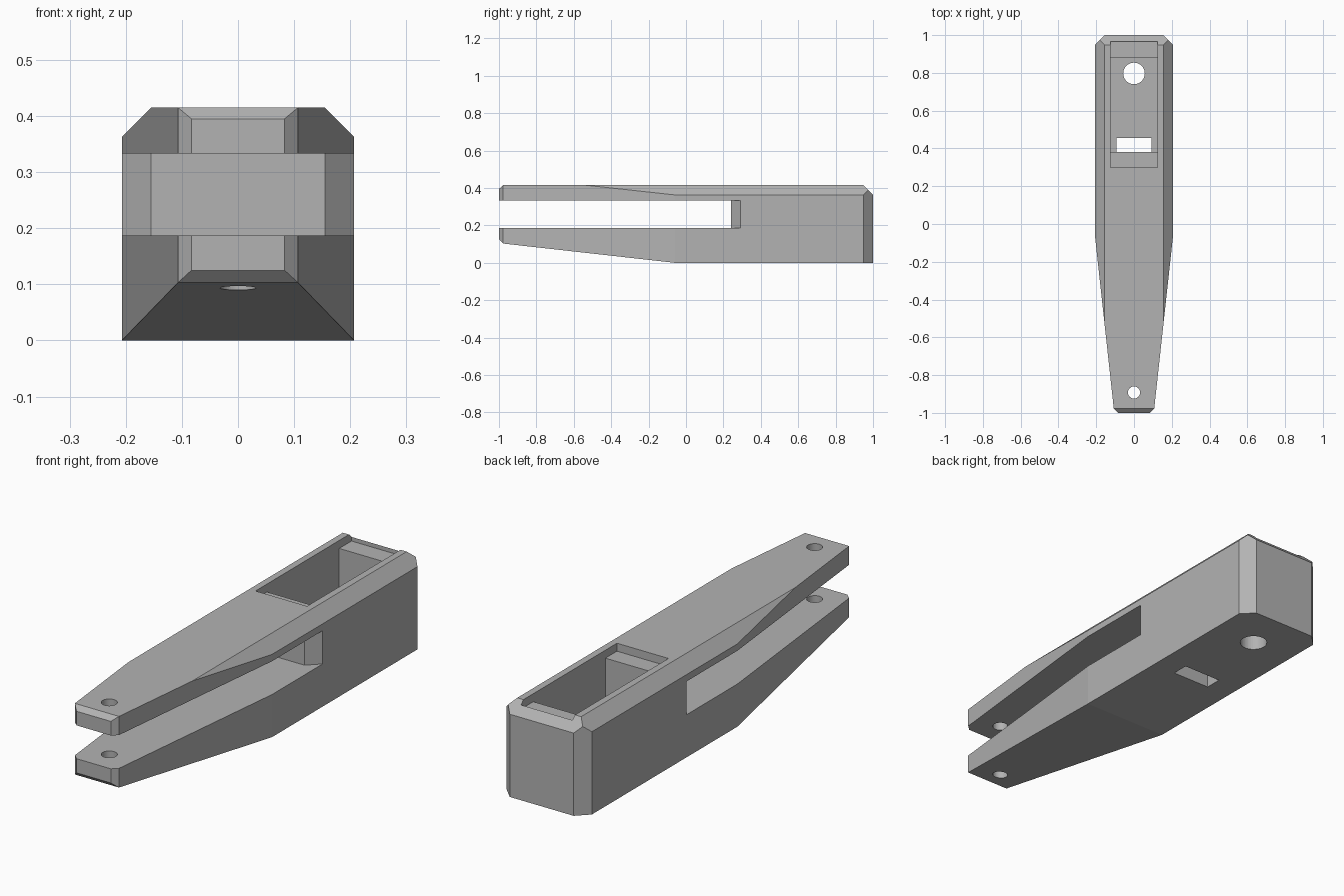
import bpy, bmesh
from mathutils import Vector

default = bpy.data.objects.get("Cube")
if default:
    bpy.data.objects.remove(default, do_unlink=True)

grey = bpy.data.materials.new("plain grey")
grey.use_nodes = True
colour = (0.45, 0.45, 0.45, 1)
grey.diffuse_color = colour
grey.node_tree.nodes["Principled BSDF"].inputs["Base Color"].default_value = colour

W, TOP, KINK, NOSE = 0.207, 0.415, -0.06, -0.978   # half width, height, taper start and end


def make_object(name, bm):
    bmesh.ops.recalc_face_normals(bm, faces=bm.faces[:])
    mesh = bpy.data.meshes.new(name)
    bm.to_mesh(mesh)
    bm.free()
    mesh.materials.append(grey)
    obj = bpy.data.objects.new(name, mesh)
    bpy.context.collection.objects.link(obj)
    return obj


def box_mesh(x, y0, y1, z0, z1):
    bm = bmesh.new()
    bmesh.ops.create_cube(bm, size=1)
    for v in bm.verts:
        v.co = (v.co.x * 2 * x, y1 if v.co.y > 0 else y0, z1 if v.co.z > 0 else z0)
    return bm


def slice_off(bm, a, b, c, inside=(0, 0, 0.2)):
    """Cut away everything beyond the plane through three points."""
    a, b, c = Vector(a), Vector(b), Vector(c)
    n = (b - a).cross(c - a).normalized()
    if n.dot(Vector(inside) - a) > 0:
        n = -n
    geom = bm.verts[:] + bm.edges[:] + bm.faces[:]
    cut = bmesh.ops.bisect_plane(bm, geom=geom, dist=1e-6, plane_co=a, plane_no=n, clear_outer=True)
    edges = [e for e in cut["geom_cut"] if isinstance(e, bmesh.types.BMEdge)]
    bmesh.ops.contextual_create(bm, geom=edges)


# Outer body: a block with tapered nose and chamfered edges
bm = box_mesh(W, -1, 1, 0, TOP)
for s in (-1, 1):
    slice_off(bm, (s * W, KINK, 0), (s * W, KINK, 1), (s * 0.107, NOSE, 0))
    slice_off(bm, (s * 0.155, 0, TOP), (s * 0.155, 1, TOP), (s * W, 0, 0.363))
    slice_off(bm, (s * 0.155, 1, 0), (s * 0.155, 1, 1), (s * W, 0.948, 0))
    slice_off(bm, (s * 0.107, NOSE, 0), (s * 0.107, NOSE, 1), (s * 0.083, -1, 0))
slice_off(bm, (0, KINK, 0), (1, KINK, 0), (0, NOSE, 0.103))
slice_off(bm, (0, 0.948, TOP), (1, 0.948, TOP), (0, 1, 0.363))
slice_off(bm, (0, NOSE, TOP), (1, NOSE, TOP), (0, -1, 0.395))
slice_off(bm, (0, NOSE, 0.103), (1, NOSE, 0.103), (0, -1, 0.125))
body = make_object("forked_body", bm)


def subtract(name, bm):
    cutter = make_object(name, bm)
    cutter.hide_render = True
    mod = body.modifiers.new(name, "BOOLEAN")
    mod.operation, mod.solver, mod.object = "DIFFERENCE", "EXACT", cutter
    bpy.context.view_layer.objects.active = body
    bpy.ops.object.modifier_apply(modifier=name)
    bpy.data.objects.remove(cutter, do_unlink=True)


def hole_mesh(y, radius, z0, z1):
    bm = bmesh.new()
    bmesh.ops.create_cone(bm, cap_ends=True, segments=48, radius1=radius, radius2=radius, depth=z1 - z0)
    bmesh.ops.translate(bm, vec=(0, y, (z0 + z1) / 2), verts=bm.verts[:])
    return bm


# Fork gap with a chamfered inner end
bm = bmesh.new()
half = [(0.3, -1.2), (0.3, 0.383), (0.155, 0.24)]
plan = half + [(-x, y) for x, y in reversed(half)]
face = bm.faces.new([bm.verts.new((x, y, 0.187)) for x, y in plan])
ext = bmesh.ops.extrude_face_region(bm, geom=[face])
bmesh.ops.translate(bm, vec=(0, 0, 0.146), verts=[v for v in ext["geom"] if isinstance(v, bmesh.types.BMVert)])
subtract("fork_gap", bm)

# Top pocket: shallow lid recess, deep well, floor slot
subtract("lid_recess", box_mesh(0.125, 0.30, 0.965, 0.38, 0.6))
subtract("deep_well", box_mesh(0.125, 0.38, 0.88, 0.083, 0.6))
subtract("floor_slot", box_mesh(0.093, 0.38, 0.455, -0.1, 0.2))

# Round holes in the floor and through both prongs
subtract("floor_hole", hole_mesh(0.797, 0.057, -0.1, 0.3))
subtract("prong_hole", hole_mesh(-0.892, 0.032, -0.1, 0.6))
